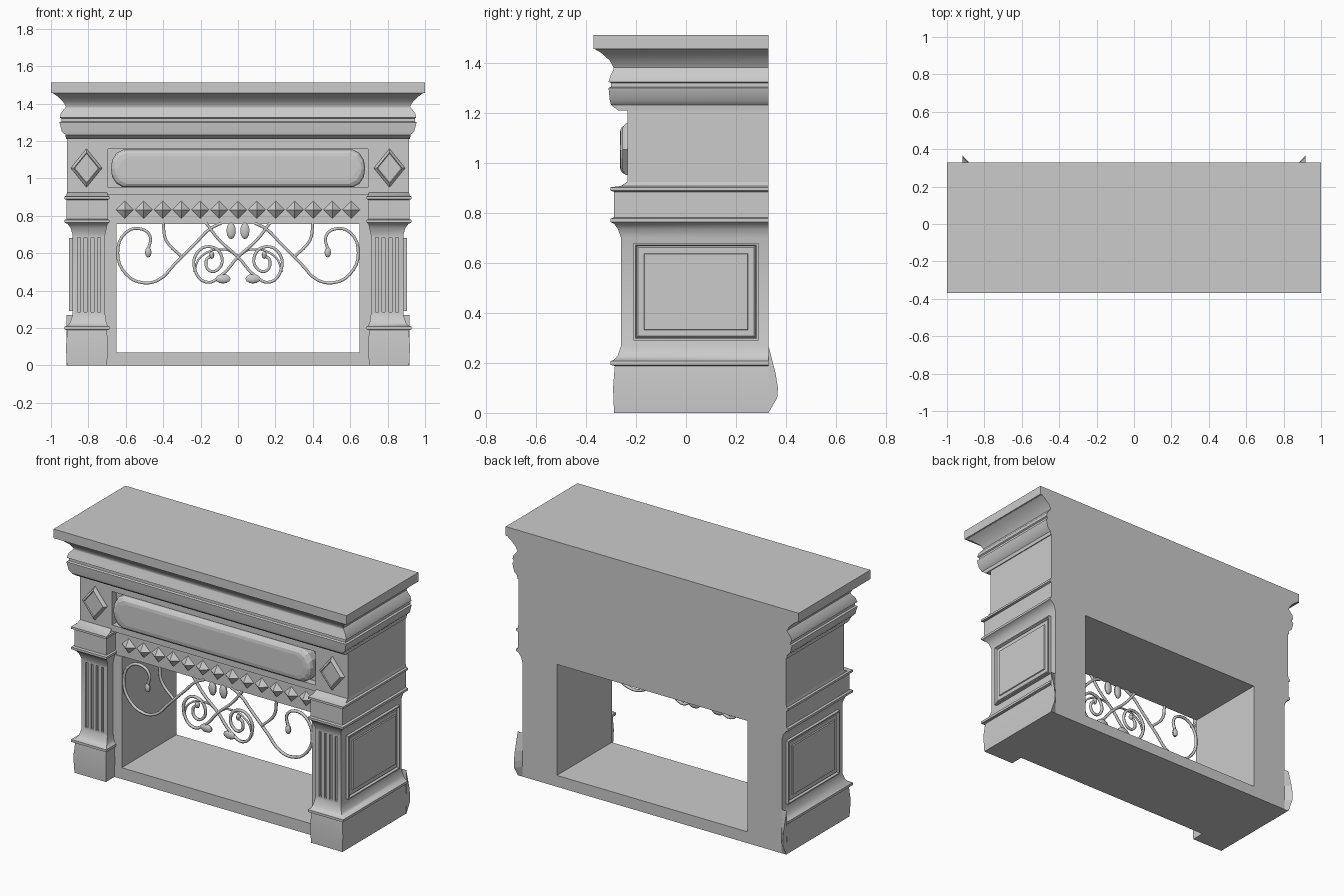
import bpy
import bmesh
from mathutils import Vector

cube = bpy.data.objects.get("Cube")
if cube:
    bpy.data.objects.remove(cube, do_unlink=True)

BACK = 0.33
stone = bpy.data.materials.new("pale grey stone")
stone.use_nodes = True
stone.diffuse_color = (0.6, 0.6, 0.6, 1)
stone.node_tree.nodes["Principled BSDF"].inputs["Base Color"].default_value = (0.6, 0.6, 0.6, 1)


def finish(name, bm, mirror=False, smooth=False):
    """Turn a bmesh into a named object, optionally mirrored across x."""
    bmesh.ops.recalc_face_normals(bm, faces=bm.faces)
    mesh = bpy.data.meshes.new(name)
    bm.to_mesh(mesh)
    bm.free()
    mesh.materials.append(stone)
    ob = bpy.data.objects.new(name, mesh)
    bpy.context.collection.objects.link(ob)
    if mirror:
        ob.modifiers.new("Mirror", 'MIRROR').use_mirror_merge = False
    if smooth:
        select(ob)
        bpy.ops.object.shade_smooth_by_angle(angle=0.6)
    return ob


def select(ob):
    bpy.ops.object.select_all(action='DESELECT')
    ob.select_set(True)
    bpy.context.view_layer.objects.active = ob


def add_loft(bm, rings):
    """Skin matching closed rings of points and cap both ends."""
    rings = [[bm.verts.new(p) for p in ring] for ring in rings]
    n = len(rings[0])
    for a, b in zip(rings, rings[1:]):
        for i in range(n):
            bm.faces.new((a[i], a[(i + 1) % n], b[(i + 1) % n], b[i]))
    bm.faces.new(rings[0][::-1])
    return bm.faces.new(rings[-1])


def add_box(bm, x0, x1, y0, y1, z0, z1):
    add_loft(bm, [[(x0, y0, z), (x1, y0, z), (x1, y1, z), (x0, y1, z)] for z in (z0, z1)])


def box(name, *size, mirror=False):
    bm = bmesh.new()
    add_box(bm, *size)
    return finish(name, bm, mirror)


def moulding(name, rows, mirror=False):
    """Stack of rectangles; rows hold height, inner x, outer x, front y."""
    bm = bmesh.new()
    add_loft(bm, [[(a, f, z), (b, f, z), (b, BACK, z), (a, BACK, z)] for z, a, b, f in rows])
    return finish(name, bm, mirror, smooth=True)


def carve(ob, cutter):
    mod = ob.modifiers.new("Carve", 'BOOLEAN')
    mod.operation, mod.solver, mod.object = 'DIFFERENCE', 'EXACT', cutter
    select(ob)
    bpy.ops.object.modifier_move_to_index(modifier="Carve", index=0)
    bpy.ops.object.modifier_apply(modifier="Carve")
    bpy.data.objects.remove(cutter, do_unlink=True)


# Firebox surround: floor, jambs and lintel
box("hearth_floor", -0.71, 0.71, -0.205, BACK, 0, 0.07)
box("jamb", 0.65, 0.715, -0.205, BACK, 0.07, 0.755, mirror=True)
box("lintel", -0.715, 0.715, -0.2, BACK, 0.755, 0.915)

# Pilasters: plinth, fluted shaft and capital
pilaster = moulding("pilaster", [
    (0, 0.7, 0.915, -0.288), (0.1, 0.697, 0.92, -0.292), (0.188, 0.7, 0.912, -0.285),
    (0.192, 0.688, 0.928, -0.302), (0.207, 0.688, 0.928, -0.302),
    (0.213, 0.697, 0.91, -0.287), (0.23, 0.704, 0.897, -0.273), (0.27, 0.71, 0.885, -0.26),
    (0.7, 0.71, 0.885, -0.26), (0.735, 0.702, 0.895, -0.272), (0.757, 0.697, 0.912, -0.288),
    (0.764, 0.688, 0.928, -0.302), (0.778, 0.688, 0.928, -0.302),
    (0.782, 0.697, 0.916, -0.288), (0.885, 0.697, 0.916, -0.288),
    (0.89, 0.688, 0.928, -0.302), (0.903, 0.688, 0.928, -0.302),
    (0.908, 0.695, 0.918, -0.26), (0.925, 0.7, 0.914, -0.235)], mirror=True)
flutes = bmesh.new()
for i in range(4):
    x = 0.797 + (i - 1.5) * 0.036
    add_box(flutes, x - 0.008, x + 0.008, -0.28, -0.246, 0.285, 0.685)
carve(pilaster, finish("flute_cutter", flutes))

# Flared foot at the rear of each plinth
foot = bmesh.new()
profile = [(0, 0), (0.035, 0.06), (0.038, 0.1), (0.028, 0.16), (0, 0.27)]
add_loft(foot, [[(0.918, BACK + d, z) for d, z in profile],
                [(0.885, BACK + d * 0.05, z) for d, z in profile]])
finish("rear_foot", foot, mirror=True)

# Stepped panels on the outer sides
panel = bmesh.new()
face = add_loft(panel, [[(x, -0.21, 0.29), (x, 0.29, 0.29), (x, 0.29, 0.68), (x, -0.21, 0.68)]
                        for x in (0.86, 0.903)])
panel.normal_update()
for thick, depth in ((0.01, 0), (0.008, -0.012), (0.008, 0.006), (0.033, 0), (0.004, 0.006)):
    bmesh.ops.inset_region(panel, faces=[face], thickness=thick, depth=depth)
finish("side_panel", panel, mirror=True)

# Frieze with a sunken field and cushion panel
frieze = box("frieze", -0.914, 0.914, -0.235, BACK, 0.912, 1.215)
carve(frieze, box("field_cutter", -0.695, 0.695, -0.3, -0.19, 0.95, 1.157))


def cushion_ring(y, shrink):
    """Rectangle with broadly rounded ends."""
    end = [(0.615, 0.1), (0.65, 0.082), (0.673, 0.045), (0.68, 0)]
    quarter = [(x - shrink, max(z - shrink, 0)) for x, z in end]
    right = quarter + [(x, -z) for x, z in quarter[-2::-1]]
    loop = right + [(-x, z) for x, z in right[::-1]]
    return [(x, y, 1.053 + z) for x, z in loop]


cushion = bmesh.new()
add_loft(cushion, [cushion_ring(y, s) for y, s in
                   ((-0.18, 0), (-0.238, 0), (-0.253, 0.006), (-0.262, 0.018), (-0.265, 0.036))])
finish("frieze_cushion", cushion)

# Framed lozenges on the frieze ends
lozenge = bmesh.new()
add_loft(lozenge, [[(0.81 + 0.085 * s, y, 1.055), (0.81, y, 1.055 + 0.105 * s),
                    (0.81 - 0.085 * s, y, 1.055), (0.81, y, 1.055 - 0.105 * s)]
                   for y, s in ((-0.23, 1), (-0.243, 0.97), (-0.255, 0.8), (-0.25, 0.74))])
finish("lozenge", lozenge, mirror=True)

# Row of pyramid studs along the lintel
studs = bmesh.new()
for i in range(13):
    x, z, r = (i - 6) * 0.1008, 0.832, 0.048
    base = [studs.verts.new(p) for p in ((x - r, -0.199, z), (x, -0.199, z - r),
                                         (x + r, -0.199, z), (x, -0.199, z + r))]
    tip = studs.verts.new((x, -0.235, z))
    studs.faces.new(base)
    for j in range(4):
        studs.faces.new((base[j], base[(j + 1) % 4], tip))
finish("pyramid_studs", studs)

# Cornice and shelf
moulding("cornice", [(z, -x, x, y) for z, x, y in [
    (1.21, 0.92, -0.27), (1.232, 0.922, -0.3), (1.25, 0.942, -0.305), (1.3, 0.955, -0.31),
    (1.305, 0.945, -0.3), (1.32, 0.945, -0.3), (1.325, 0.953, -0.31), (1.35, 0.947, -0.302),
    (1.375, 0.925, -0.29), (1.383, 0.92, -0.29), (1.41, 0.935, -0.305),
    (1.44, 0.967, -0.338), (1.456, 0.99, -0.365)]])
box("mantel_shelf", -1, 1, -0.37, BACK, 1.456, 1.512)

# Wrought scrollwork hanging in the opening
SCROLL_Y = -0.195


def scroll(name, points, radius=0.009):
    """Round rod following smooth points, with its mirrored twin."""
    curve = bpy.data.curves.new(name, 'CURVE')
    curve.dimensions = '3D'
    curve.bevel_depth, curve.bevel_resolution, curve.resolution_u = radius, 1, 4
    curve.use_fill_caps = True
    for side in (1, -1):
        spline = curve.splines.new('BEZIER')
        spline.bezier_points.add(len(points) - 1)
        for bp, (x, z) in zip(spline.bezier_points, points):
            bp.co = (side * x, SCROLL_Y, z)
            bp.handle_left_type = bp.handle_right_type = 'AUTO'
    curve.materials.append(stone)
    bpy.context.collection.objects.link(bpy.data.objects.new(name, curve))


scroll("outer_scroll", [(0.48, 0.62), (0.47, 0.69), (0.52, 0.73), (0.6, 0.71), (0.643, 0.6),
                        (0.6, 0.49), (0.51, 0.442), (0.42, 0.46), (0.34, 0.54),
                        (0.23, 0.65), (0.15, 0.73), (0.09, 0.76)])
scroll("branch", [(0.4, 0.76), (0.385, 0.67), (0.3, 0.58)])
scroll("inner_scroll", [(-0.17, 0.76), (-0.1, 0.67), (0, 0.58), (0.09, 0.48), (0.17, 0.445),
                        (0.23, 0.51), (0.22, 0.6), (0.15, 0.635), (0.09, 0.59),
                        (0.1, 0.52), (0.15, 0.505), (0.17, 0.56), (0.14, 0.59)])
scroll("lower_loop", [(0.0, 0.58), (0.07, 0.62), (0.2, 0.58), (0.235, 0.5)], 0.006)

# Leaf and bud ornaments
leaves = bmesh.new()
for x, z, width, height in ((0.48, 0.605, 0.018, 0.028), (0.08, 0.463, 0.042, 0.025),
                            (0.037, 0.72, 0.026, 0.045), (0.14, 0.59, 0.014, 0.02)):
    made = bmesh.ops.create_uvsphere(leaves, u_segments=10, v_segments=6, radius=1)
    for v in made["verts"]:
        v.co = Vector((x + v.co.x * width, SCROLL_Y + v.co.y * 0.015, z + v.co.z * height))
finish("leaf_buds", leaves, mirror=True, smooth=True)
